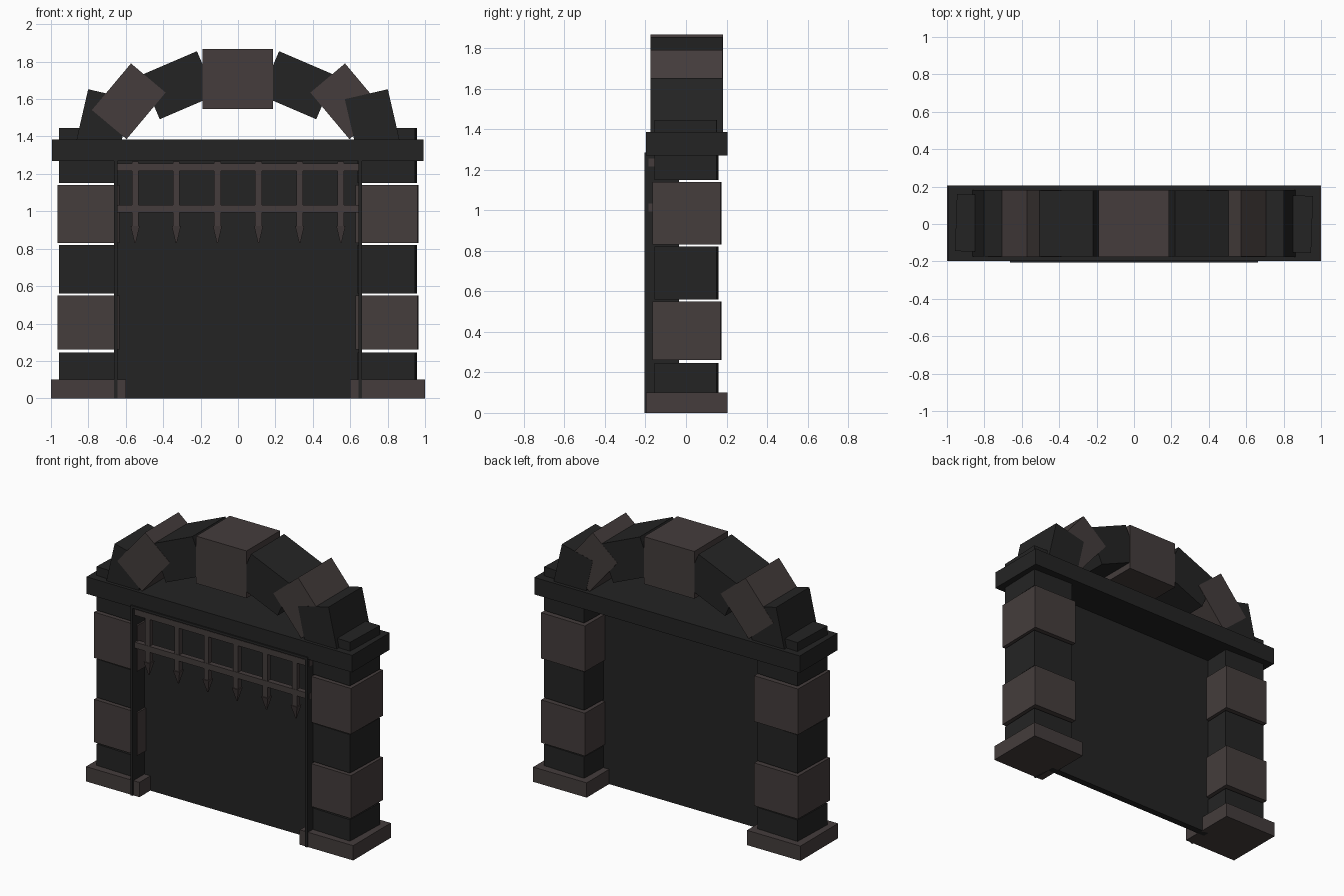
import bpy
import bmesh
import math
from mathutils import Matrix

if "Cube" in bpy.data.objects:
    bpy.data.objects.remove(bpy.data.objects["Cube"])


def material(name, rgb):
    m = bpy.data.materials.new(name)
    m.diffuse_color = (*rgb, 1)
    m.use_nodes = True
    m.node_tree.nodes["Principled BSDF"].inputs["Base Color"].default_value = m.diffuse_color
    return m


DARK = material("dark stone", (0.0175, 0.0175, 0.0175))
LIGHT = material("warm stone", (0.058, 0.046, 0.045))


def finish(name, bm, mat):
    me = bpy.data.meshes.new(name)
    bm.to_mesh(me)
    bm.free()
    me.materials.append(mat)
    ob = bpy.data.objects.new(name, me)
    bpy.context.collection.objects.link(ob)
    return ob


def box(name, x, y, z, mat, yaw=0, roll=0):
    """Box from (min, max) ranges, turned about its own centre."""
    bm = bmesh.new()
    bmesh.ops.create_cube(bm, size=1)
    rng = (x, y, z)
    size = [b - a for a, b in rng]
    mid = [(a + b) / 2 for a, b in rng]
    rot = Matrix.Rotation(math.radians(yaw), 4, 'Z') @ Matrix.Rotation(math.radians(roll), 4, 'Y')
    bm.transform(Matrix.Translation(mid) @ rot @ Matrix.Diagonal((*size, 1)))
    return finish(name, bm, mat)


def span(s, a, b):
    return (a, b) if s > 0 else (-b, -a)


# Pillars: plinth and alternating, slightly turned stone blocks
for s, side in ((-1, "left"), (1, "right")):
    box(side + "_plinth", span(s, 0.6, 1.0), (-0.197, 0.205), (0, 0.1), LIGHT)
    for i, (z0, z1) in enumerate(((0.09, 0.245), (0.26, 0.55), (0.56, 0.82),
                                  (0.83, 1.14), (1.15, 1.445))):
        if i % 2:
            box(f"{side}_pillar_block_{i}", span(s, 0.632, 0.963), (-0.162, 0.172),
                (z0, z1), LIGHT, yaw=-1)
        else:
            box(f"{side}_pillar_block_{i}", span(s, 0.645, 0.952), (-0.15, 0.155),
                (z0, z1), DARK, yaw=-2)

# Lintel
box("lintel", (-0.995, 0.992), (-0.197, 0.205), (1.27, 1.385), DARK)

# Arch stones: centre x, centre z, length, thickness, slope, colour
box("keystone", (-0.19, 0.187), (-0.176, 0.183), (1.548, 1.868), LIGHT)
stones = ((0.319, 1.674, 0.326, 0.256, 23.2, DARK),
          (0.584, 1.588, 0.325, 0.242, 50, LIGHT),
          (0.722, 1.47, 0.32, 0.236, 77, DARK))
for s, side in ((-1, "left"), (1, "right")):
    for i, (cx, cz, ln, th, slope, mat) in enumerate(stones):
        # tiny depth steps decide which overlapping stone shows
        d = 0.177 + 0.001 * (i if s > 0 else (0, 2, 1)[i])
        box(f"{side}_arch_stone_{i + 1}", (s * cx - ln / 2, s * cx + ln / 2),
            (0.003 - d, 0.003 + d), (cz - th / 2, cz + th / 2), mat, roll=s * slope)

# Door panel and thin projecting frame
box("door_panel", (-0.65, 0.65), (-0.08, -0.035), (0, 1.275), DARK)
for s, side in ((-1, "left"), (1, "right")):
    box(side + "_door_jamb", span(s, 0.645, 0.662), (-0.205, -0.035), (0, 1.285), DARK)
box("door_frame_top", (-0.645, 0.645), (-0.205, -0.035), (1.268, 1.285), DARK)

# Raised portcullis: rails, bars and spikes
for i, z in enumerate((1.013, 1.235)):
    box(f"portcullis_rail_{i + 1}", (-0.663, 0.663), (-0.185, -0.149), (z - 0.02, z + 0.02), LIGHT)
for i in range(6):
    x = -0.55 + 0.22 * i
    box(f"portcullis_bar_{i + 1}", (x - 0.018, x + 0.018), (-0.183, -0.147), (0.92, 1.266), LIGHT)
    bm = bmesh.new()
    bmesh.ops.create_cone(bm, cap_ends=True, segments=4, radius1=0.004, radius2=0.034, depth=0.09)
    bm.transform(Matrix.Translation((x, -0.165, 0.875)) @ Matrix.Rotation(math.pi / 4, 4, 'Z'))
    finish(f"portcullis_spike_{i + 1}", bm, LIGHT)
